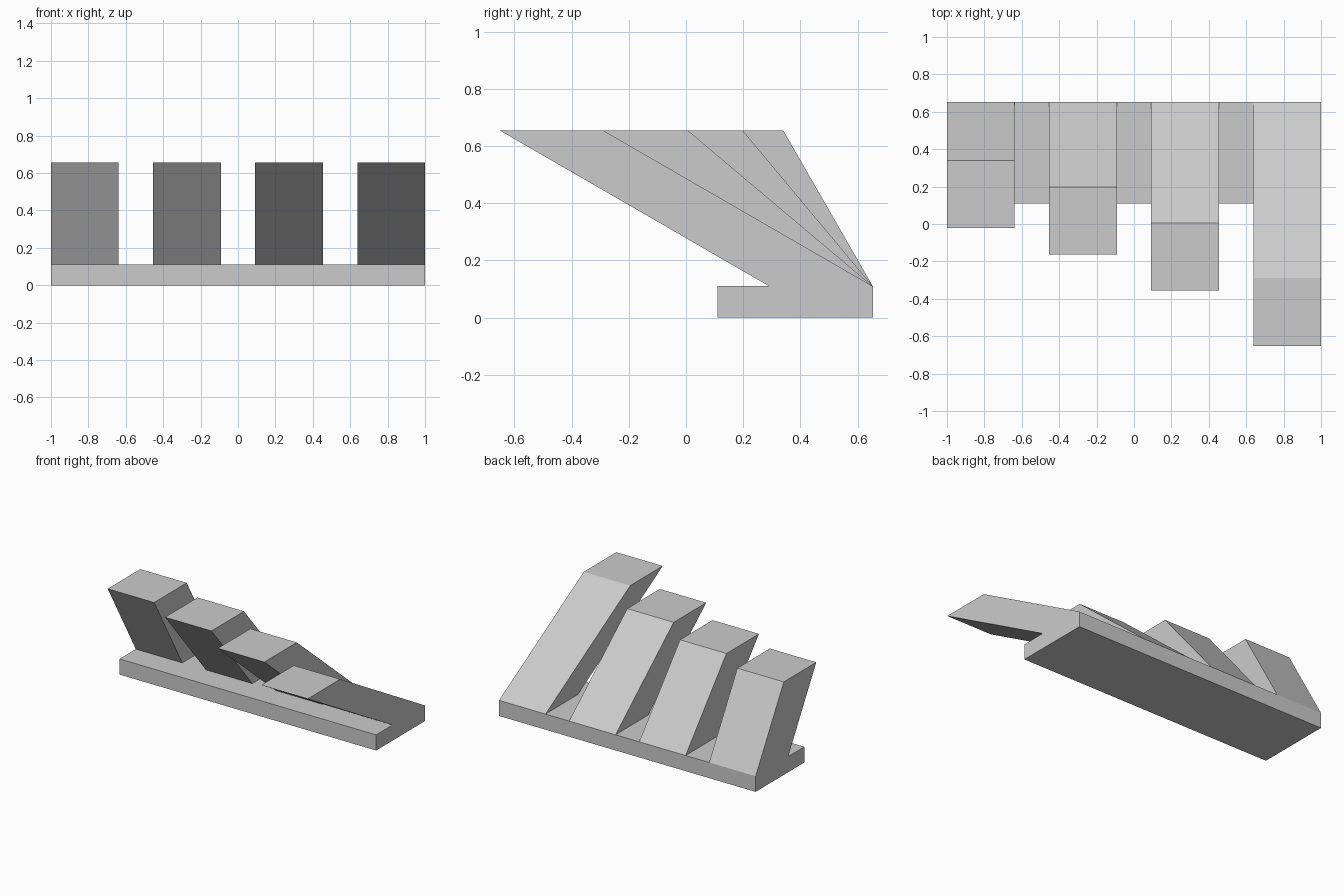
import bpy
import bmesh

cube = bpy.data.objects.get("Cube")
if cube:
    bpy.data.objects.remove(cube, do_unlink=True)

grey = bpy.data.materials.new("plain grey")
grey.use_nodes = True
colour = (0.6, 0.6, 0.6, 1)
grey.diffuse_color = colour
grey.node_tree.nodes["Principled BSDF"].inputs["Base Color"].default_value = colour

BACK, BASE_TOP, TOP = 0.653, 0.11, 0.655
WIDTH = DEPTH = 0.362


def leaning_box(name, x0, x1, depth, z0, z1, lean=0.0):
    """Box against the back line whose top is slid forward by lean."""
    bm = bmesh.new()
    bmesh.ops.create_cube(bm, size=1)
    for v in bm.verts:
        upper = v.co.z > 0
        v.co.x = x1 if v.co.x > 0 else x0
        v.co.y = BACK - (0 if v.co.y > 0 else depth) - (lean if upper else 0)
        v.co.z = z1 if upper else z0
    mesh = bpy.data.meshes.new(name)
    bm.to_mesh(mesh)
    bm.free()
    mesh.materials.append(grey)
    obj = bpy.data.objects.new(name, mesh)
    bpy.context.collection.objects.link(obj)
    return obj


# Base plate
leaning_box("base_plate", -1, 1, 0.543, 0, BASE_TOP)

# Row of pillars, each leaning further forward
leans = (0.313, 0.455, 0.647, 0.943)
step = (2 - WIDTH) / (len(leans) - 1)
for i, lean in enumerate(leans):
    x = -1 + i * step
    leaning_box(f"leaning_pillar_{i + 1}", x, x + WIDTH, DEPTH, BASE_TOP, TOP, lean)
